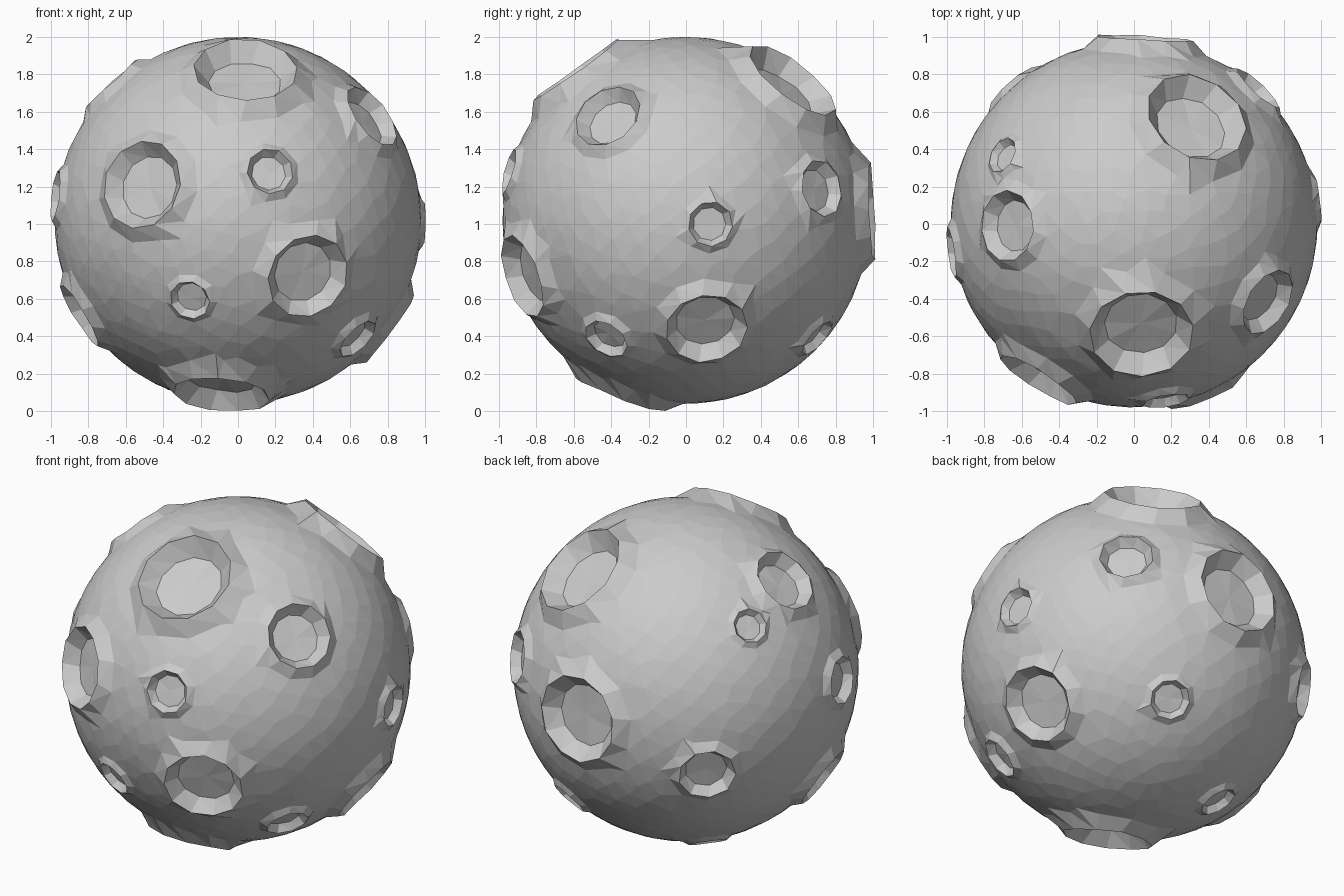
import bpy, bmesh, math, random
from mathutils import Vector

if "Cube" in bpy.data.objects:
    bpy.data.objects.remove(bpy.data.objects["Cube"])

random.seed(4)
BODY = 0.98          # radius of the smooth body
CENTRE_Z = 1.02

# craters: direction from the body centre and rim radius
CRATERS = [
    ((0.04, -0.59, 0.81), 0.28), ((-0.51, -0.83, 0.19), 0.24),
    ((0.17, -0.94, 0.26), 0.125), ((0.375, -0.88, -0.30), 0.23),
    ((-0.26, -0.87, -0.43), 0.11), ((0.645, -0.43, -0.64), 0.125),
    ((-0.09, -0.34, -0.93), 0.26), ((0.72, -0.42, 0.56), 0.19),
    ((-0.97, -0.15, 0.13), 0.14), ((-0.85, -0.15, -0.51), 0.19),
    ((0.98, 0.13, -0.02), 0.12), ((0.81, 0.11, -0.58), 0.22),
    ((0.66, 0.72, 0.17), 0.155), ((0.335, 0.57, 0.75), 0.28),
    ((0.06, 1.0, 0.05), 0.26), ((0.32, 0.70, -0.63), 0.115),
    ((-0.675, -0.01, 0.73), 0.19), ((-0.705, 0.37, 0.60), 0.10),
    ((-0.65, 0.72, -0.21), 0.165), ((-0.37, 0.31, -0.88), 0.11),
]
CRATERS = [(Vector(d).normalized(), r) for d, r in CRATERS]

# crater profile: fraction of rim radius, height as fraction of rim radius
RINGS = [(1.35, 0.0), (1.0, 0.19), (0.78, -0.2)]

bm = bmesh.new()
height = {}


def add_point(direction, h):
    v = bm.verts.new(direction.normalized())
    height[v] = h


# crater rings and floor
for d, r in CRATERS:
    u = d.orthogonal().normalized()
    w = d.cross(u)
    n = 11 if r > 0.17 else 9
    start = random.uniform(0, math.tau)
    for k, (f, h) in enumerate(RINGS):
        ang = math.asin(min(1, f * r / (BODY + 0.19 * r)))
        for i in range(n):
            t = start + 0.08 * k + math.tau * i / n
            rim = u * math.cos(t) + w * math.sin(t)
            add_point(d * math.cos(ang) + rim * math.sin(ang),
                      BODY + h * r * random.uniform(0.88, 1.12))
    add_point(d, BODY - 0.2 * r - 0.3 * r * r)

# scattered points over the plain body
COUNT = 1000
for i in range(COUNT):
    z = 1 - (2 * i + 1) / COUNT
    s = math.sqrt(1 - z * z)
    t = i * math.pi * (3 - math.sqrt(5))
    p = Vector((s * math.cos(t), s * math.sin(t), z))
    p += Vector([random.uniform(-0.02, 0.02) for _ in range(3)])
    p.normalize()
    if all(p.angle(d) > 1.35 * r + 0.035 for d, r in CRATERS):
        add_point(p, BODY)

# skin the points on a unit sphere, then push each to its height
bmesh.ops.convex_hull(bm, input=list(bm.verts))
for v in list(bm.verts):
    if not v.link_faces:
        bm.verts.remove(v)
    else:
        v.co = v.co * height.get(v, BODY)
bmesh.ops.recalc_face_normals(bm, faces=list(bm.faces))

mesh = bpy.data.meshes.new("cratered_moon")
bm.to_mesh(mesh)
bm.free()
moon = bpy.data.objects.new("cratered_moon", mesh)
bpy.context.collection.objects.link(moon)

# stand the body on the ground
low = min(v.co.z for v in mesh.vertices)
for v in mesh.vertices:
    v.co.z += max(CENTRE_Z, -low)
